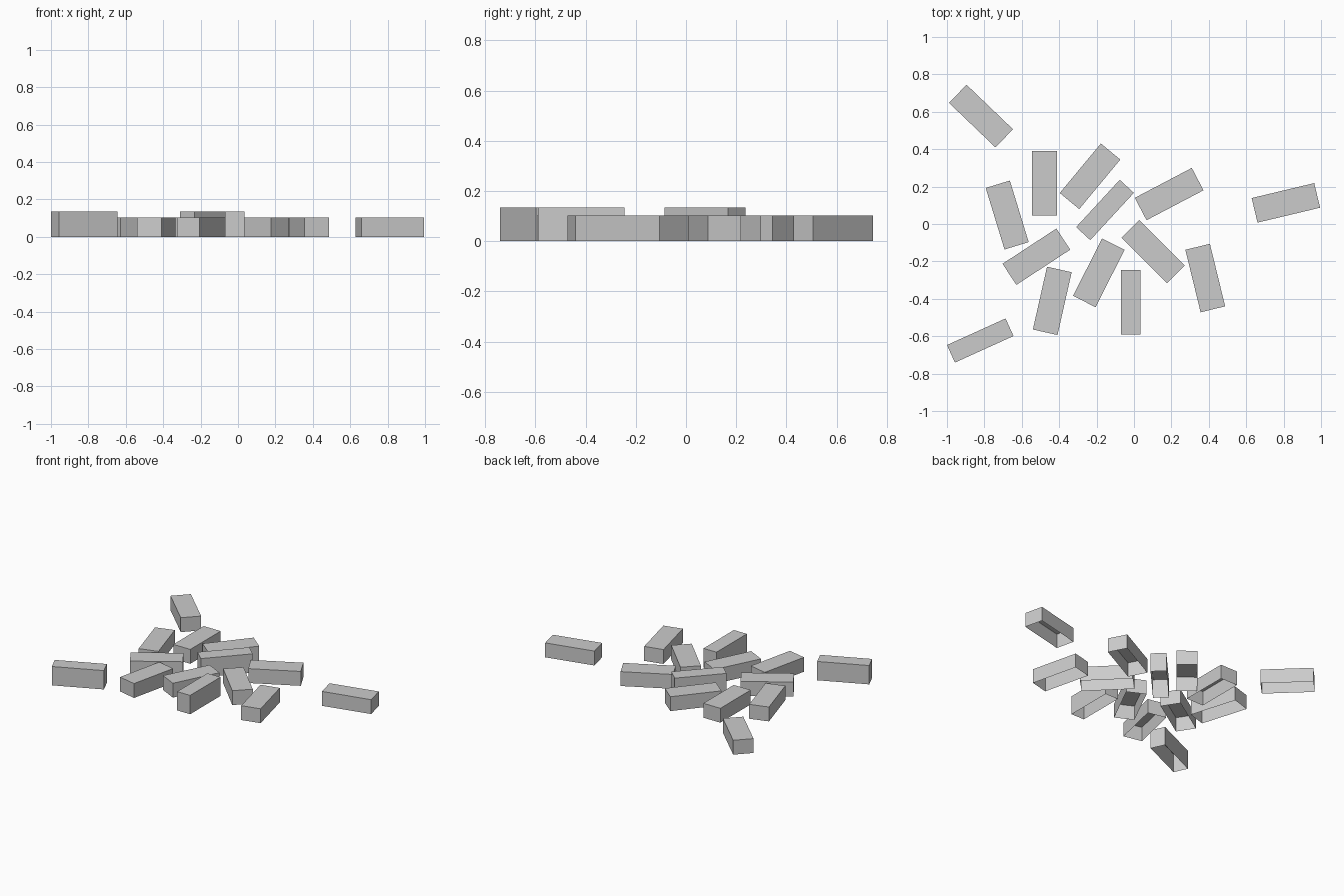
import bpy
import bmesh
import math
from mathutils import Matrix, Vector

cube = bpy.data.objects.get("Cube")
if cube:
    bpy.data.objects.remove(cube, do_unlink=True)

LENGTH, WIDE, THIN = 0.344, 0.135, 0.103

grey = bpy.data.materials.new("plain grey")
grey.use_nodes = True
color = (0.6, 0.6, 0.6, 1)
grey.diffuse_color = color
grey.node_tree.nodes["Principled BSDF"].inputs["Base Color"].default_value = color


def brick(name, x, y, angle, on_edge=False):
    """Five-sided brick, open underneath, lying flat or standing on its edge."""
    width, height = (THIN, WIDE) if on_edge else (WIDE, THIN)
    bm = bmesh.new()
    bmesh.ops.create_cube(bm, size=1)
    bmesh.ops.scale(bm, vec=(LENGTH, width, height), verts=bm.verts)
    bm.normal_update()
    bottom = [f for f in bm.faces if f.normal.z < -0.5]
    bmesh.ops.delete(bm, geom=bottom, context="FACES_ONLY")
    bmesh.ops.rotate(bm, matrix=Matrix.Rotation(math.radians(angle), 3, "Z"), verts=bm.verts)
    bmesh.ops.translate(bm, vec=Vector((x, y, height / 2)), verts=bm.verts)
    mesh = bpy.data.meshes.new(name)
    bm.to_mesh(mesh)
    bm.free()
    mesh.materials.append(grey)
    bpy.context.collection.objects.link(bpy.data.objects.new(name, mesh))


# Bricks lying flat
brick("brick_far_back", -0.818, 0.577, -43.8)
brick("brick_back", -0.478, 0.218, 90)
brick("brick_right_side", -0.678, 0.048, -73)
brick("brick_back_middle", -0.235, 0.255, 50.3)
brick("brick_back_left", 0.188, 0.16, 27.7)
brick("brick_far_left", 0.812, 0.113, 13.4)
brick("brick_centre", 0.103, -0.148, -45)
brick("brick_front_left", 0.381, -0.289, -76.3)
brick("brick_front_middle", -0.188, -0.261, 63.3)
brick("brick_right_middle", -0.522, -0.175, 33.2)
brick("brick_front_right", -0.437, -0.411, 77.3)

# Bricks standing on their edge
brick("edge_brick_centre", -0.155, 0.075, 47.3, on_edge=True)
brick("edge_brick_far_front", -0.822, -0.623, 24.4, on_edge=True)
brick("brick_front", -0.018, -0.418, 90, on_edge=True)
